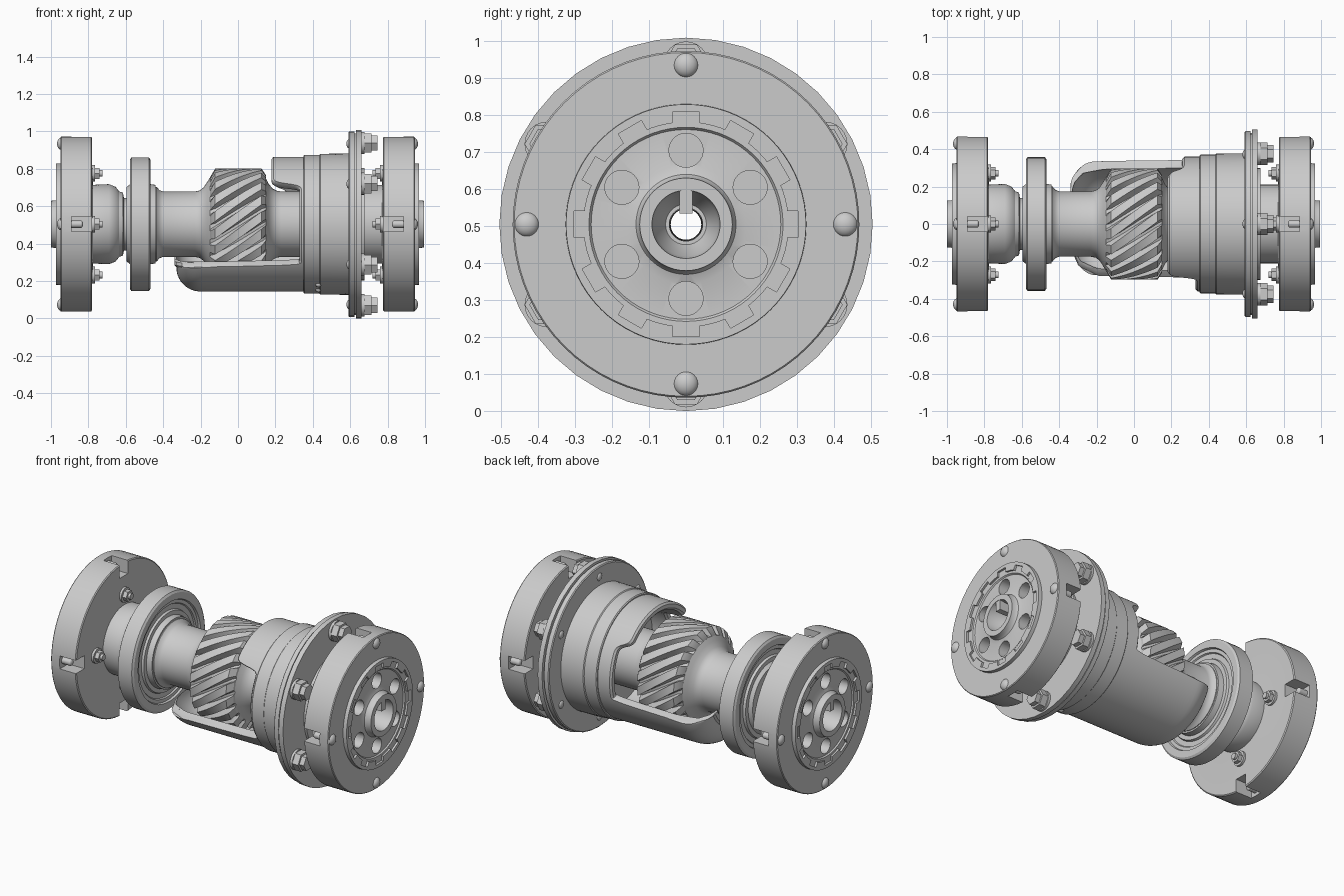
import bpy, bmesh, math
from mathutils import Matrix, Vector

if "Cube" in bpy.data.objects:
    bpy.data.objects.remove(bpy.data.objects["Cube"])

ZC = 0.504      # height of the shaft axis
BORE = 0.045    # through bore
parts = []

steel = bpy.data.materials.new("steel_grey")
steel.use_nodes = True
steel.diffuse_color = (0.6, 0.6, 0.6, 1)
steel.node_tree.nodes["Principled BSDF"].inputs["Base Color"].default_value = (0.6, 0.6, 0.6, 1)


def link(name, mesh):
    obj = bpy.data.objects.new(name, mesh)
    bpy.context.collection.objects.link(obj)
    return obj


def make(name, bm, keep=True):
    bmesh.ops.recalc_face_normals(bm, faces=bm.faces)
    if bm.calc_volume(signed=True) < 0:
        bmesh.ops.reverse_faces(bm, faces=bm.faces)
    mesh = bpy.data.meshes.new(name)
    bm.to_mesh(mesh)
    bm.free()
    mesh.materials.append(steel)
    obj = link(name, mesh)
    if keep:
        parts.append(obj)
    else:
        obj.hide_render = True
    return obj


def polar(x, r, a):
    return Vector((x, r * math.cos(a), ZC + r * math.sin(a)))


def loft(name, rings):
    """Skin closed rings into a closed, bored solid."""
    bm = bmesh.new()
    rows = [[bm.verts.new(p) for p in ring] for ring in rings]
    n = len(rows[0])
    for i, row in enumerate(rows):
        nxt = rows[(i + 1) % len(rows)]
        for j in range(n):
            k = (j + 1) % n
            bm.faces.new((row[j], row[k], nxt[k], nxt[j]))
    return make(name, bm)


def lathe(name, profile, bore=BORE, seg=72):
    """Revolve an (x, r) profile about the shaft axis."""
    pts = [(profile[0][0], bore)] + profile + [(profile[-1][0], bore)]
    return loft(name, [[polar(x, r, math.tau * j / seg) for j in range(seg)] for x, r in pts])


def around(count, start=math.pi / 2):
    return [start + math.tau * i / count for i in range(count)]


def pegs(bm, x0, x1, radius, ring, angles, seg=24):
    """Add a circle of pegs lying along x."""
    for a in angles:
        m = Matrix.Translation(polar((x0 + x1) / 2, ring, a)) @ Matrix.Rotation(math.pi / 2, 4, 'Y')
        bmesh.ops.create_cone(bm, cap_ends=True, segments=seg, radius1=radius, radius2=radius,
                              depth=abs(x1 - x0), matrix=m)


def blocks(bm, x0, x1, r0, r1, width, angles):
    """Add a circle of radial blocks."""
    for a in angles:
        m = (Matrix.Translation(polar((x0 + x1) / 2, (r0 + r1) / 2, a))
             @ Matrix.Rotation(a, 4, 'X') @ Matrix.Diagonal((abs(x1 - x0), r1 - r0, width, 1)))
        bmesh.ops.create_cube(bm, size=1, matrix=m)


def domes(bm, x, radius, ring, angles, flat=1):
    for a in angles:
        m = Matrix.Translation(polar(x, ring, a)) @ Matrix.Diagonal((flat, 1, 1, 1))
        bmesh.ops.create_uvsphere(bm, u_segments=20, v_segments=12, radius=radius, matrix=m)


def cut(obj, cutters):
    for c in cutters:
        mod = obj.modifiers.new("cut", 'BOOLEAN')
        mod.operation, mod.solver, mod.object = 'DIFFERENCE', 'EXACT', c
    deps = bpy.context.evaluated_depsgraph_get()
    mesh = bpy.data.meshes.new_from_object(obj.evaluated_get(deps))
    obj.modifiers.clear()
    obj.data = mesh
    for c in cutters:
        bpy.data.objects.remove(c)


# Right coupling, with a raised face plate and a groove turned in it
disc = lathe("right_coupling", [
    (-.68, .21), (-.775, .21), (-.78, .32), (-.78, .462), (-.785, .468), (-.945, .468), (-.95, .464),
    (-.95, .325), (-.973, .324), (-.973, .276), (-.961, .276), (-.961, .262), (-.953, .256),
    (-.953, .16), (-.962, .135), (-.975, .127), (-1, .125), (-1, .092), (-.94, .085), (-.88, .055)])
notch, hole, slot = bmesh.new(), bmesh.new(), bmesh.new()
blocks(notch, -.96, -1.02, .268, .303, .072, around(12))
pegs(hole, -.88, -1.02, .046, .2, around(6), 32)
blocks(slot, -.75, -.89, .385, .5, .08, around(4))
cut(disc, [make("notch_cutter", notch, False), make("hole_cutter", hole, False),
           make("slot_cutter", slot, False)])

bm = bmesh.new()
domes(bm, -.942, .034, .43, around(4), .75)
pegs(bm, -.84, -.9, .02, .43, around(4))
domes(bm, -.84, .02, .43, around(4), .6)
make("right_slot_pins", bm)
bm = bmesh.new()
pegs(bm, -.765, -.79, .045, .272, around(4))
pegs(bm, -.74, -.78, .034, .272, around(4), 6)
pegs(bm, -.725, -.78, .018, .272, around(4))
make("right_coupling_nuts", bm)
bm = bmesh.new()
blocks(bm, -.9, -.998, .03, .105, .036, [math.pi / 2])
make("right_shaft_key", bm)

# Left coupling mirrors the right one
for obj in list(parts):
    mesh = obj.data.copy()
    mesh.transform(Matrix.Translation((-.005, 0, 0)) @ Matrix.Diagonal((-1, 1, 1, 1)))
    mesh.flip_normals()
    parts.append(link(obj.name.replace("right", "left"), mesh))

# Neck between the end coupling and the bearing
lathe("coupling_neck", [(-.78, .21), (-.69, .214), (-.655, .2), (-.635, .175), (-.615, .168),
                        (-.61, .14), (-.595, .14), (-.59, .125), (-.56, .125)])

# Bearing with recessed shields on both faces
lathe("bearing", [(-.595, .14), (-.595, .2), (-.575, .215), (-.575, .24), (-.56, .245), (-.56, .275),
                  (-.568, .28), (-.568, .3), (-.578, .305), (-.578, .345), (-.57, .357), (-.476, .357),
                  (-.468, .345), (-.468, .305), (-.48, .3), (-.48, .28), (-.488, .275), (-.488, .245),
                  (-.475, .24), (-.475, .215), (-.44, .21), (-.44, .15)])

# Main shaft swelling into the gear blank
lathe("shaft", [(-.5, .2), (-.435, .2), (-.42, .182), (-.4, .175), (-.23, .175), (-.205, .18),
                (-.185, .195), (-.165, .225), (-.15, .25), (-.13, .255), (.13, .255), (.15, .245), (.165, .215),
                (.185, .19), (.21, .178), (.23, .175), (.7, .175)])

# Helical gear
TEETH, ROOT, TIP, TWIST = 20, .245, .298, -2.5


def gear_ring(x, height):
    ring = []
    for i in range(TEETH):
        for f, h in ((0, 0), (.14, 0), (.28, 1), (.86, 1)):
            ring.append(polar(x, ROOT + (TIP - ROOT) * h * height, math.tau * (i + f) / TEETH + TWIST * x))
    return ring


def bore_ring(x):
    return [polar(x, BORE, math.tau * i / (4 * TEETH) + TWIST * x) for i in range(4 * TEETH)]


stations = [(-.15, .1)] + [(-.122 + .248 * i / 12, 1) for i in range(13)] + [(.15, .3)]
loft("helical_gear", [bore_ring(-.15)] + [gear_ring(x, h) for x, h in stations] + [bore_ring(.15)])

# Housing shell: the open end follows a stepped edge with a long domed trough below
# Each step: angle, edge before, edge after, half width, steepness
STEPS = ((37, .27, .19, 12, 4), (143, .19, .34, 9, 5), (218.7, .34, -.33, 7, 7), (340, -.33, .27, 7, 7))
COLS, ROWS, WALL = 360, 28, .045


def edge_x(deg):
    """Edge position round the axis: steep steps with rounded corners."""
    x = .27
    for at, before, after, half, power in STEPS:
        u = min(max((deg - at) / half, -1), 1)
        x += (after - before) * (.5 + math.copysign(.5 - .5 * (1 - abs(u)) ** power, u))
    return x


def shell_radius(x):
    u = min(max((-.2 - x) / .13, 0), 1)
    return .23 + .13 * math.sqrt(1 - u * u)


def shell_row(t, inset, lead=0):
    row = []
    for j in range(COLS):
        deg = 360 * (j + .5) / COLS
        x0 = edge_x(deg)
        x = x0 + (.42 - x0) * t * t
        r = shell_radius(x)
        if 180 < deg < 270:     # keep the front lip level along the dome
            deg = 270 - (270 - deg) * math.acos(.225 / r) / math.acos(.225 / .36)
        row.append(polar(x - lead, r - inset, math.radians(deg)))
    return row


outer = [shell_row(i / ROWS, 0) for i in range(ROWS + 1)]
inner = [shell_row(i / ROWS, WALL) for i in range(ROWS, -1, -1)]
loft("housing_shell", outer + inner + [shell_row(0, WALL * .75, .01), shell_row(0, WALL * .25, .01)])

# Housing drum, flange and hub
lathe("housing_drum", [(.45, .315), (.35, .315), (.35, .366), (.355, .371), (.435, .371), (.44, .376),
                       (.6, .378), (.6, .2)], bore=.17)
lathe("flange_plate", [(.59, .49), (.595, .496), (.622, .496), (.622, .486), (.63, .486),
                       (.63, .504), (.66, .504), (.66, .3)], seg=40, bore=.17)
lathe("flange_boss", [(.65, .3), (.675, .3), (.675, .21), (.69, .21)])

# Flange bolts
bm = bmesh.new()
pegs(bm, .655, .675, .06, .434, around(6))
pegs(bm, .675, .715, .06, .434, around(6), 6)
pegs(bm, .715, .745, .047, .434, around(6), 6)
domes(bm, .592, .024, .43, around(6), .5)
make("flange_bolts", bm)

# Small plugs under the drum
bm = bmesh.new()
for a in (-2.08, -1.9):
    domes(bm, .43, .016, .368, [a])
make("drain_plugs", bm)

# Smooth shading with sharp edges kept
bpy.ops.object.select_all(action='DESELECT')
for obj in parts:
    obj.select_set(True)
bpy.context.view_layer.objects.active = parts[0]
bpy.ops.object.shade_smooth_by_angle(angle=math.radians(32))
